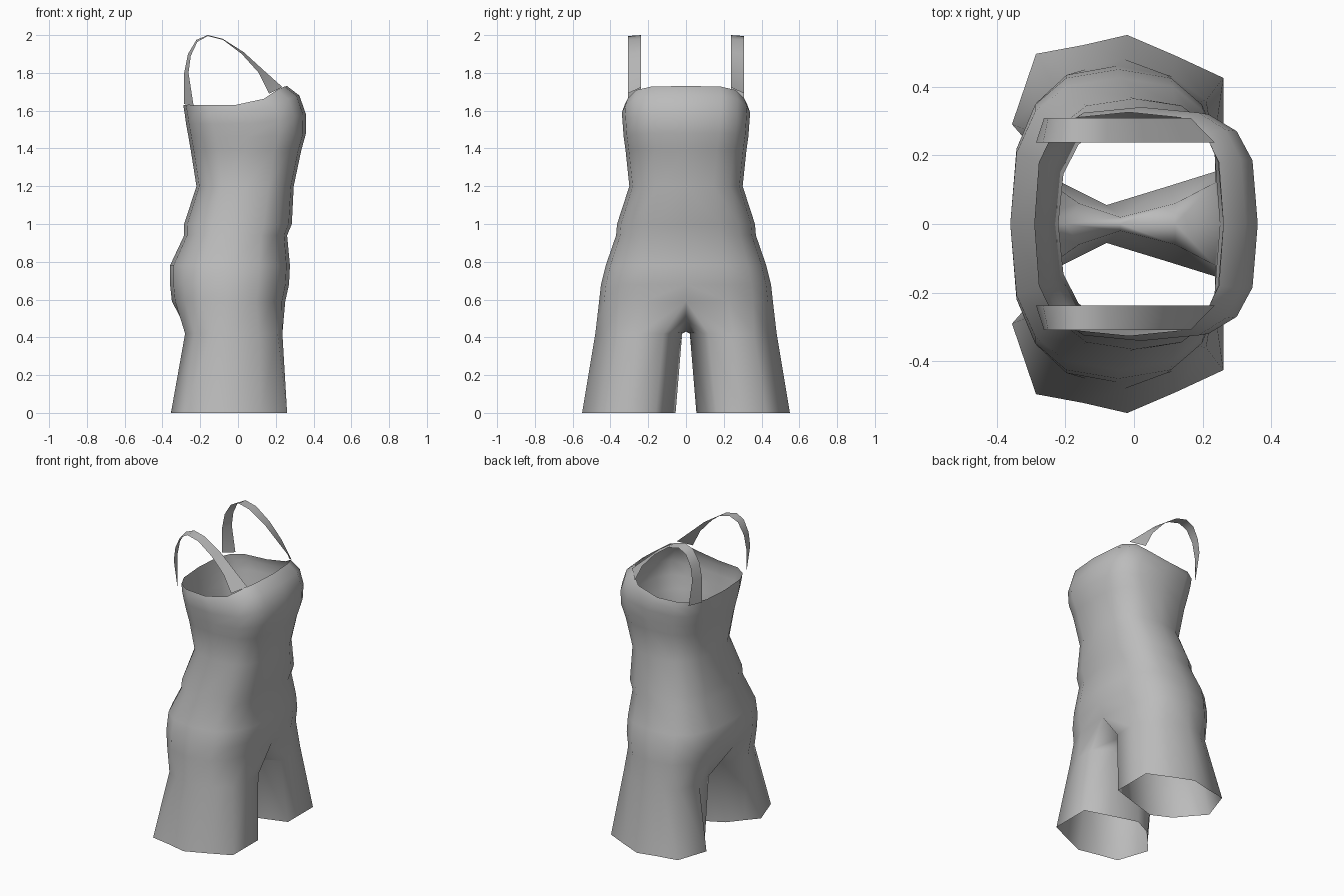
import bpy, bmesh
from math import sin, cos, pi

cube = bpy.data.objects.get("Cube")
if cube:
    bpy.data.objects.remove(cube)

# One plain grey cloth
cloth = bpy.data.materials.new("grey_cloth")
cloth.use_nodes = True
GREY = (0.5, 0.5, 0.5, 1)
cloth.diffuse_color = GREY
cloth.node_tree.nodes["Principled BSDF"].inputs["Base Color"].default_value = GREY


def finish(name, bm):
    """Turn a half mesh into a smooth object mirrored across y."""
    mesh = bpy.data.meshes.new(name)
    bm.to_mesh(mesh)
    bm.free()
    mesh.materials.append(cloth)
    for p in mesh.polygons:
        p.use_smooth = True
    obj = bpy.data.objects.new(name, mesh)
    bpy.context.collection.objects.link(obj)
    mod = obj.modifiers.new("mirror", 'MIRROR')
    mod.use_axis = (False, True, False)
    mod.use_clip = True
    mod.merge_threshold = 0.001
    return obj


def bridge(bm, upper, lower, closed=False):
    n = len(upper)
    for k in range(n if closed else n - 1):
        j = (k + 1) % n
        bm.faces.new((upper[k], lower[k], lower[j], upper[j]))


HALF = 8


def half_ring(bm, z, back, front, width, power, lift):
    """Half of a rounded-square section, from chest centre to back centre."""
    mid, rad = (front + back) / 2, (front - back) / 2
    ring = []
    for k in range(HALF + 1):
        c, s = cos(pi * k / HALF), max(0, sin(pi * k / HALF))
        if k in (0, HALF):
            s = 0
        x = mid + rad * abs(c) ** power * (1 if c > 0 else -1)
        f = max(0, c)
        ring.append(bm.verts.new((x, width * s ** power, z + lift * f * f * (3 - 2 * f))))
    return ring


# Bodice and hips: height, back x, front x, half width, squareness, front lift
sections = [
    (1.63, -.29, .26, .325, .62, .10),
    (1.59, -.283, .325, .34, .62, .09),
    (1.53, -.275, .36, .335, .62, .05),
    (1.46, -.262, .36, .33, .65, .02),
    (1.39, -.25, .335, .32, .7, 0),
    (1.20, -.22, .295, .30, .75, 0),
    (1.00, -.285, .285, .365, .75, 0),
    (.94, -.285, .26, .37, .75, 0),
    (.78, -.36, .275, .425, .75, 0),
    (.68, -.36, .27, .45, .75, 0),
    (.59, -.35, .25, .46, .75, 0),
]
bm = bmesh.new()
rings = [half_ring(bm, *s) for s in sections]
for a, b in zip(rings, rings[1:]):
    bridge(bm, a, b)

# Crotch seam closes the hip section into a leg opening
seam = [bm.verts.new(p) for p in ((-.2, 0, .5), (-.04, 0, .43), (.12, 0, .49))]
leg_top = rings[-1] + seam

# Leg: thigh section, then flared hem
thigh = [(.235, .12), (.235, .25), (.21, .36), (.11, .43), (-.03, .48), (-.14, .45),
         (-.23, .4), (-.28, .26), (-.26, .13), (-.16, .06), (-.04, .02), (.12, .06)]
hem = [(.26, .16), (.26, .29), (.26, .425), (.12, .49), (-.02, .55), (-.15, .52),
       (-.285, .495), (-.355, .29), (-.285, .21), (-.21, .12), (-.08, .055), (.1, .11)]
previous = leg_top
for z, outline in ((.42, thigh), (0, hem)):
    ring = [bm.verts.new((x, y, z)) for x, y in outline]
    bridge(bm, previous, ring, True)
    previous = ring
finish("overalls_body", bm)

# Shoulder straps: inner and outer edge paths in x and z
inner = [(.235, 1.725), (.14, 1.81), (.03, 1.91), (-.08, 1.98), (-.16, 2.0),
         (-.22, 1.975), (-.265, 1.9), (-.285, 1.8), (-.285, 1.635)]
outer = [(.165, 1.69), (.11, 1.80), (.02, 1.90), (-.08, 1.975), (-.16, 1.995),
         (-.215, 1.965), (-.25, 1.89), (-.262, 1.8), (-.235, 1.625)]
bm = bmesh.new()
edge_in = [bm.verts.new((x, .237, z)) for x, z in inner]
edge_out = [bm.verts.new((x, .308, z)) for x, z in outer]
bridge(bm, edge_in, edge_out)
bmesh.ops.reverse_faces(bm, faces=bm.faces[:])
# Keep the outside of the strap facing up
bm.normal_update()
if sum(f.normal.z for f in bm.faces) < 0:
    bmesh.ops.reverse_faces(bm, faces=bm.faces[:])
finish("shoulder_straps", bm)
